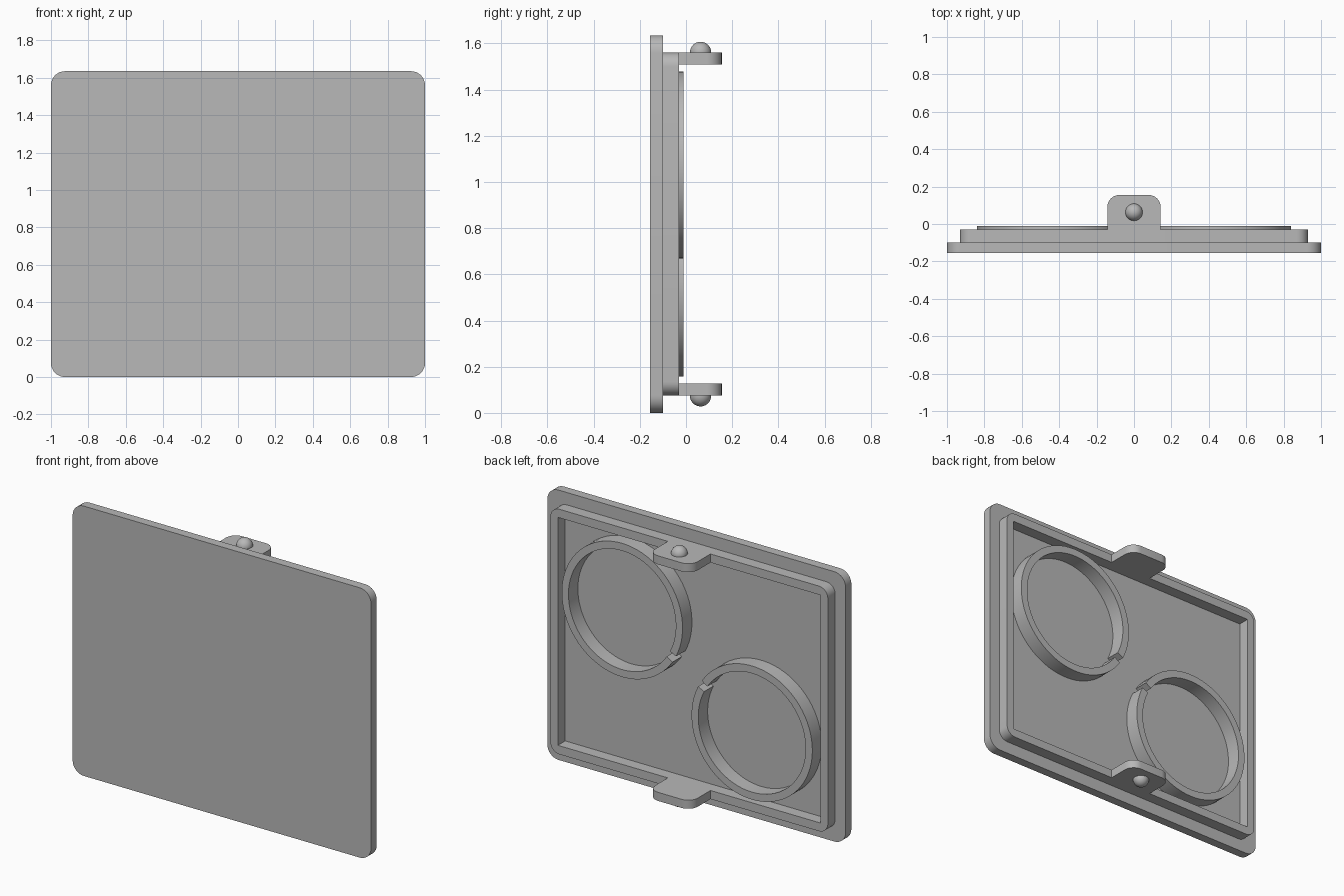
import bpy, bmesh, math
from mathutils import Vector

cube = bpy.data.objects.get("Cube")
if cube:
    bpy.data.objects.remove(cube)

grey = bpy.data.materials.new("plain grey")
grey.use_nodes = True
grey.diffuse_color = (0.48, 0.48, 0.48, 1)
grey.node_tree.nodes["Principled BSDF"].inputs["Base Color"].default_value = (0.48, 0.48, 0.48, 1)

HEIGHT = 1.635
MID = HEIGHT / 2
BACK = -0.10          # rear face of the plate, floor of the tray


def finish(name, bm):
    """Turn a bmesh into a named, smooth-by-angle object."""
    bmesh.ops.recalc_face_normals(bm, faces=bm.faces)
    mesh = bpy.data.meshes.new(name)
    bm.to_mesh(mesh)
    bm.free()
    mesh.materials.append(grey)
    obj = bpy.data.objects.new(name, mesh)
    bpy.context.collection.objects.link(obj)
    bpy.ops.object.select_all(action="DESELECT")
    obj.select_set(True)
    bpy.context.view_layer.objects.active = obj
    bpy.ops.object.shade_smooth_by_angle()
    return obj


def rounded_rect(x0, x1, v0, v1, radii, steps=8):
    """Outline with radii for the top right, top left, bottom left, bottom right."""
    pts = []
    corners = [(x1, v1, -1, -1), (x0, v1, 1, -1), (x0, v0, 1, 1), (x1, v0, -1, 1)]
    for i, ((x, v, sx, sv), r) in enumerate(zip(corners, radii)):
        if r == 0:
            pts.append((x, v))
            continue
        for k in range(steps + 1):
            a = math.pi / 2 * (i + k / steps)
            pts.append((x + sx * r + r * math.cos(a), v + sv * r + r * math.sin(a)))
    return pts


def prism(name, loops, start, end, upright=True):
    """Extrude an outline, with optional hole, along y (upright) or z."""
    bm = bmesh.new()
    edges = []
    for loop in loops:
        vs = [bm.verts.new((u, start, v) if upright else (u, v, start)) for u, v in loop]
        if len(loops) == 1:
            bm.faces.new(vs)
        else:
            edges += [bm.edges.new((vs[i - 1], vs[i])) for i in range(len(vs))]
    if edges:
        bmesh.ops.triangle_fill(bm, use_beauty=True, edges=edges)
    out = bmesh.ops.extrude_face_region(bm, geom=bm.faces[:], use_keep_orig=True)
    moved = [g for g in out["geom"] if isinstance(g, bmesh.types.BMVert)]
    depth = end - start
    bmesh.ops.translate(bm, verts=moved, vec=Vector((0, depth, 0) if upright else (0, 0, depth)))
    return finish(name, bm)


# Face plate
prism("face_plate", [rounded_rect(-1, 1, 0, HEIGHT, [0.075] * 4)], -0.155, BACK)

# Raised rim: rounded outside, square inside
outer = rounded_rect(-0.93, 0.93, 0.075, HEIGHT - 0.075, [0.06] * 4)
inner = rounded_rect(-0.88, 0.88, 0.127, HEIGHT - 0.127, [0] * 4)
prism("rim", [outer, inner], BACK, -0.03)

# Two split rings, each open towards the centre of the plate
for side, name in ((1, "upper_ring"), (-1, "lower_ring")):
    cx, cz = 0.435 * side, MID + 0.255 * side
    gap = math.atan2(MID - cz, -cx)
    angles = [gap + 0.06 + (math.tau - 0.12) * i / 72 for i in range(73)]
    arc = lambda r, seq: [(cx + r * math.cos(a), cz + r * math.sin(a)) for a in seq]
    prism(name, [arc(0.405, angles) + arc(0.36, reversed(angles))], BACK, -0.01)

# Snap tabs with a round bump on the outer face
tab = rounded_rect(-0.143, 0.143, -0.03, 0.155, [0.065, 0.065, 0, 0])
for side, name in ((1, "top"), (-1, "bottom")):
    face = MID + side * (MID - 0.075)
    prism(name + "_tab", [tab], face - side * 0.052, face, upright=False)
    bm = bmesh.new()
    bmesh.ops.create_uvsphere(bm, u_segments=32, v_segments=16, radius=0.046)
    bmesh.ops.translate(bm, verts=bm.verts, vec=(0, 0.063, face + side * 0.001))
    finish(name + "_bump", bm)
